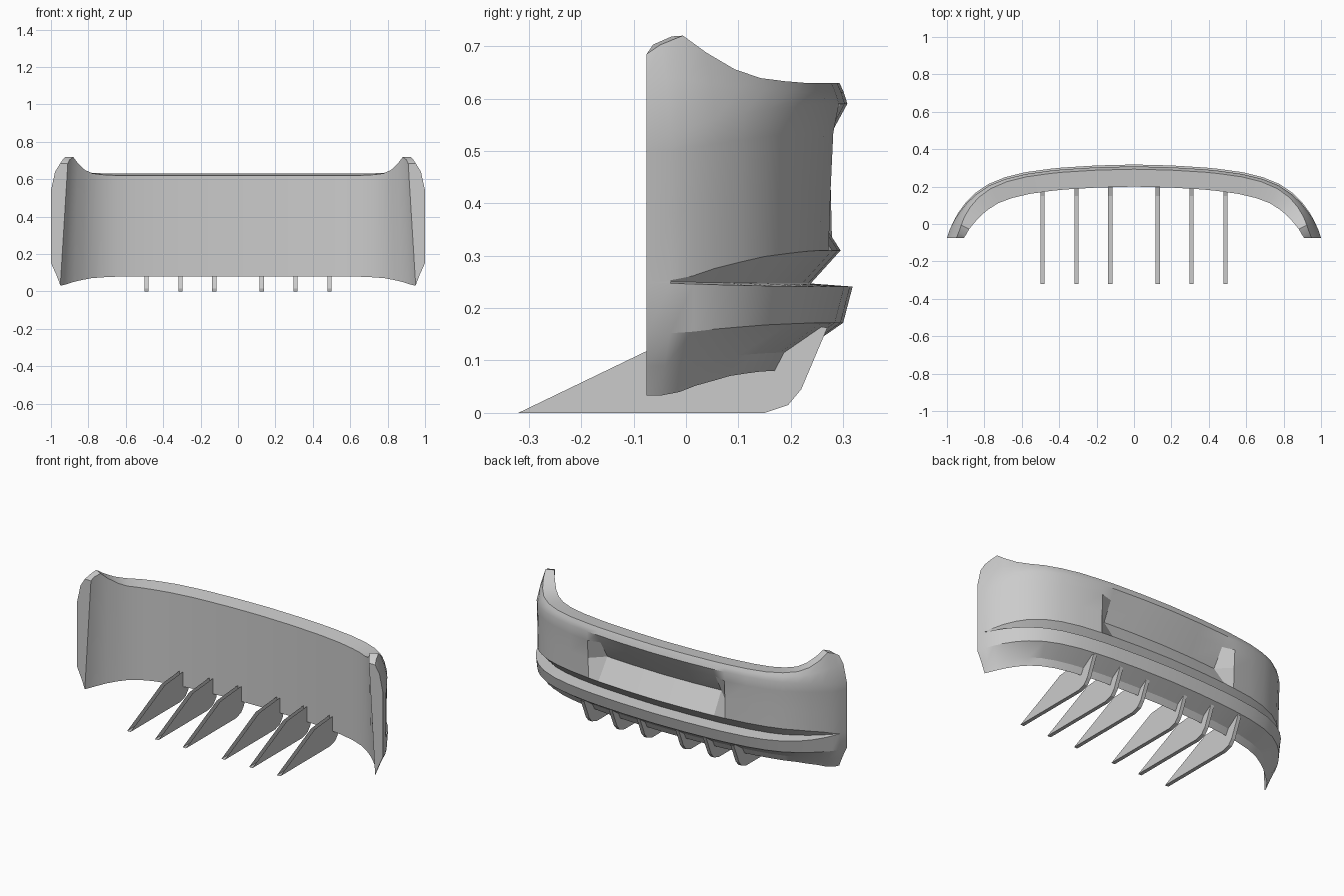
import bpy
import bmesh
from mathutils import Vector

cube = bpy.data.objects.get("Cube")
if cube:
    bpy.data.objects.remove(cube, do_unlink=True)

grey = bpy.data.materials.new("plain_grey")
grey.use_nodes = True
grey.diffuse_color = (0.6, 0.6, 0.6, 1)
grey.node_tree.nodes["Principled BSDF"].inputs["Base Color"].default_value = (0.6, 0.6, 0.6, 1)


def add_object(name, bm):
    mesh = bpy.data.meshes.new(name)
    bm.to_mesh(mesh)
    bm.free()
    mesh.materials.append(grey)
    obj = bpy.data.objects.new(name, mesh)
    bpy.context.collection.objects.link(obj)
    return obj


# Plan curve of the bumper: x, y, blend (1 = middle section, 0 = end section), top height
HALF = [
    (0, .318, 1, .63), (.2, .313, 1, .63), (.38, .302, 1, .63), (.45, .295, 1, .63),
    (.58, .277, 1, .63), (.69, .25, .97, .63), (.78, .213, .9, .633), (.85, .165, .8, .639),
    (.9, .115, .62, .656), (.94, .06, .4, .688), (.965, .015, .15, .72),
    (.985, -.03, 0, .703), (1, -.075, 0, .685),
]
plan = [(-x, y, w, t) for x, y, w, t in HALF[:0:-1]] + HALF

# Section levels: inward offset and height in the middle, then at the ends
LEVELS = {
    "top_inner": (.118, .62, .09, .685),
    "top_outer": (.025, .63, .05, .685),
    "shoulder": (.017, .612, .022, .64),
    "crease": (.01, .59, 0, .54),
    "panel_top": (.014, .535, 0, .5),
    "recess_back": (.019, .43, 0, .38),
    "panel_low": (.023, .31, 0, .253),
    "groove": (.08, .247, 0, .25),
    "lip_top": (0, .241, 0, .247),
    "lip_low": (.018, .172, 0, .152),
    "under": (.1, .115, .028, .09),
    "bottom": (.118, .08, .05, .033),
}
# Offsets inside the central recess, which cuts in from the crease
RECESS = {"panel_top": .04, "recess_back": .1}


def section(i):
    x, y, w, top = plan[i]
    a, b = plan[max(i - 1, 0)], plan[min(i + 1, len(plan) - 1)]
    inward = Vector((b[1] - a[1], a[0] - b[0])).normalized()
    if i in (0, len(plan) - 1):
        inward = Vector((-x, 0))
    ring = []
    for name, (d1, z1, d0, z0) in LEVELS.items():
        d, z = d0 + (d1 - d0) * w, z0 + (z1 - z0) * w
        if name == "top_outer":
            z = top
        elif name == "top_inner":
            z = top - .01 * w
        if name in RECESS and abs(x) < .4:
            d = RECESS[name]
        ring.append((x + inward.x * d, y + inward.y * d, z))
    return ring


# Bumper shell: closed sections lofted along the plan curve
bm = bmesh.new()
rings = [[bm.verts.new(p) for p in section(i)] for i in range(len(plan))]
n = len(LEVELS)
for r, s in zip(rings, rings[1:]):
    for k in range(n):
        m = (k + 1) % n
        bm.faces.new((r[k], r[m], s[m], s[k]))
bm.faces.new(rings[0])
bm.faces.new(rings[-1])
bmesh.ops.recalc_face_normals(bm, faces=bm.faces)
shell = add_object("bumper_shell", bm)
bpy.ops.object.select_all(action="DESELECT")
shell.select_set(True)
bpy.context.view_layer.objects.active = shell
bpy.ops.object.shade_smooth_by_angle(angle=0.45)

# Diffuser fins: hollow blades under the shell, open along the sloping upper edge
FIN = [(-.32, 0), (.15, 0), (.195, .015), (.22, .045), (.27, .163),
       (.18, .17), (0, .155), (-.075, .118)]
for side, label in ((1, "left"), (-1, "right")):
    for number, x in enumerate((.127, .308, .49), 1):
        bm = bmesh.new()
        face = bm.faces.new([bm.verts.new((side * x - .011, y, z)) for y, z in FIN])
        out = bmesh.ops.extrude_face_region(bm, geom=[face])
        moved = [v for v in out["geom"] if isinstance(v, bmesh.types.BMVert)]
        bmesh.ops.translate(bm, verts=moved, vec=(.022, 0, 0))
        bmesh.ops.recalc_face_normals(bm, faces=bm.faces)
        bm.normal_update()
        upper = [f for f in bm.faces if f.normal.z > .1]
        bmesh.ops.delete(bm, geom=upper, context="FACES")
        add_object(f"diffuser_fin_{label}_{number}", bm)
